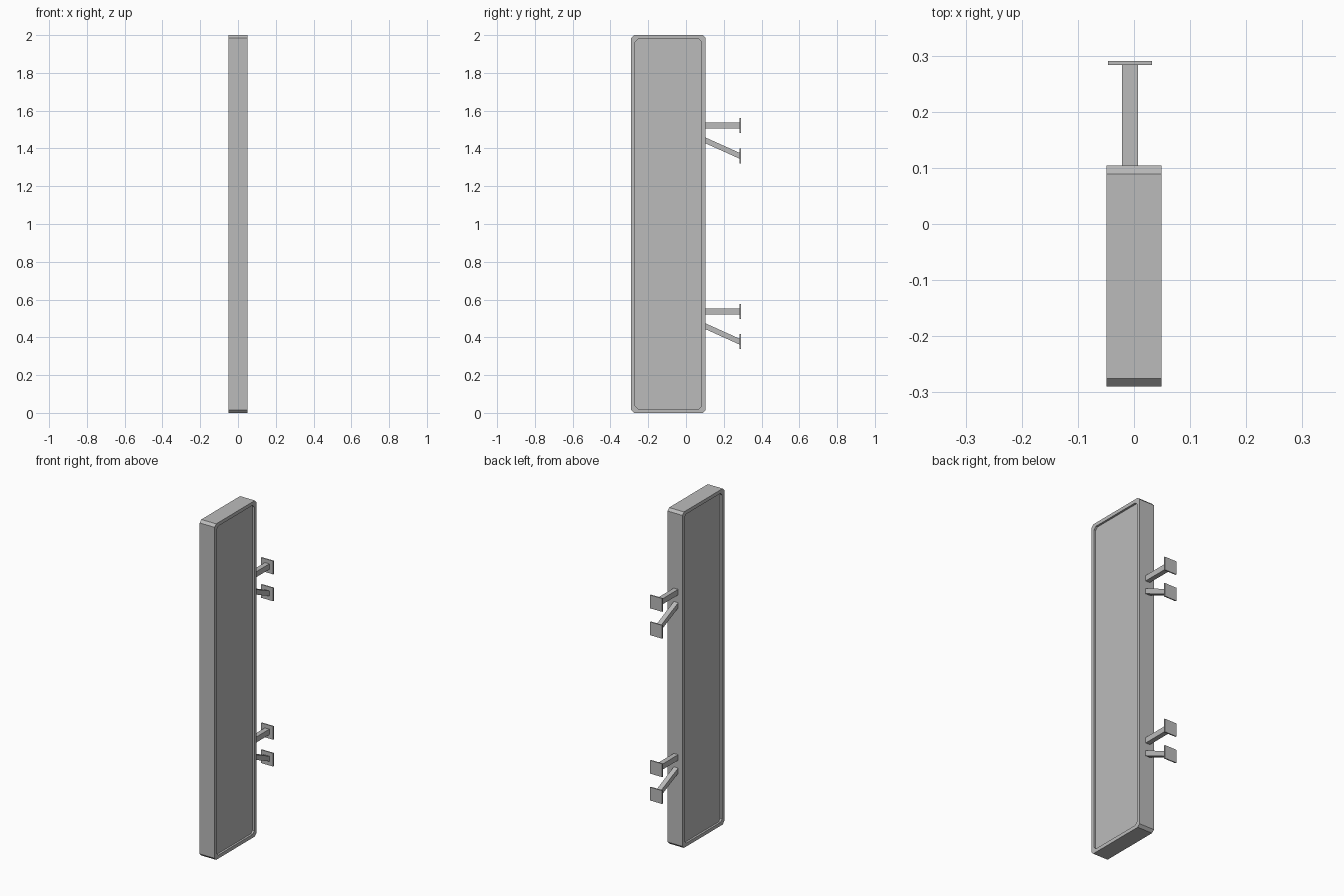
import bpy, bmesh
from mathutils import Vector

cube = bpy.data.objects.get("Cube")
if cube:
    bpy.data.objects.remove(cube, do_unlink=True)

grey = bpy.data.materials.new("grey metal")
grey.use_nodes = True
colour = (0.5, 0.5, 0.5, 1)
grey.diffuse_color = colour
grey.node_tree.nodes["Principled BSDF"].inputs["Base Color"].default_value = colour


def finish(bm, name):
    bmesh.ops.recalc_face_normals(bm, faces=bm.faces)
    mesh = bpy.data.meshes.new(name)
    bm.to_mesh(mesh)
    bm.free()
    mesh.materials.append(grey)
    obj = bpy.data.objects.new(name, mesh)
    bpy.context.collection.objects.link(obj)
    return obj


def ring(bm, x, inset, cut=0.015):
    """Upright rectangle with chamfered corners at depth x."""
    y0, y1, z0, z1 = -0.29 + inset, 0.104 - inset, inset, 2 - inset
    points = [(y0 + cut, z0), (y1 - cut, z0), (y1, z0 + cut), (y1, z1 - cut),
              (y1 - cut, z1), (y0 + cut, z1), (y0, z1 - cut), (y0, z0 + cut)]
    return [bm.verts.new((x, y, z)) for y, z in points]


# Sign case: raised rim around a recessed panel on both sides
half, rim, recess = 0.049, 0.021, 0.012
bm = bmesh.new()
rings = [ring(bm, x, inset) for x, inset in (
    (-half + recess, rim), (-half, rim), (-half, 0),
    (half, 0), (half, rim), (half - recess, rim))]
for a, b in zip(rings, rings[1:]):
    for i in range(len(a)):
        j = (i + 1) % len(a)
        bm.faces.new((a[i], a[j], b[j], b[i]))
bm.faces.new(rings[0])
bm.faces.new(rings[-1])
finish(bm, "sign_case")


def box(name, centre, size, start=None):
    """Box; with start given, its -y end is moved to that height (a strut)."""
    bm = bmesh.new()
    bmesh.ops.create_cube(bm, size=1)
    for v in bm.verts:
        low_end = v.co.y < 0
        v.co = Vector(centre) + v.co * Vector(size)
        if start is not None and low_end:
            v.co.z += start - centre[2]
    return finish(bm, name)


# Wall brackets: a level arm and a sloping brace, each with a wall plate
x = -0.007
for label, z in (("lower", 0.537), ("upper", 1.521)):
    box(label + "_arm", (x, 0.192, z), (0.029, 0.184, 0.033))
    box(label + "_brace", (x, 0.192, z - 0.16), (0.029, 0.184, 0.031), z - 0.077)
    for part, height in (("arm", z), ("brace", z - 0.16)):
        box(label + "_" + part + "_plate", (x, 0.287, height), (0.079, 0.007, 0.079))
